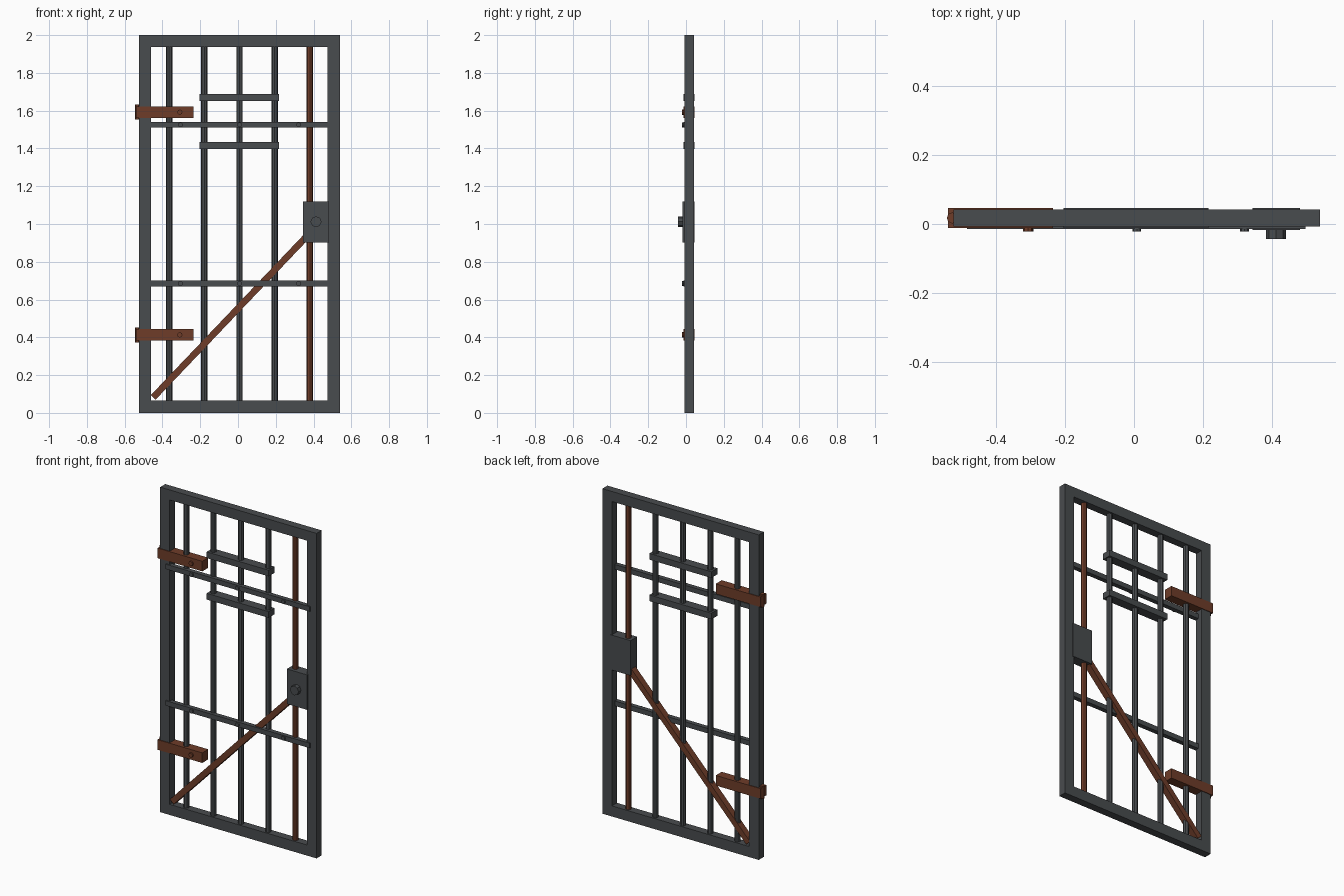
import bpy
import math
from mathutils import Vector

cube = bpy.data.objects.get("Cube")
if cube:
    bpy.data.objects.remove(cube, do_unlink=True)


def material(name, rgb):
    m = bpy.data.materials.new(name)
    m.use_nodes = True
    m.diffuse_color = (*rgb, 1)
    m.node_tree.nodes["Principled BSDF"].inputs["Base Color"].default_value = (*rgb, 1)
    return m


iron = material("dark_iron", (0.066, 0.072, 0.077))
rust = material("rusty_brown", (0.156, 0.046, 0.022))


def finish(name, mat):
    ob = bpy.context.object
    ob.name = name
    ob.data.materials.append(mat)
    return ob


def box(name, mat, x, y, z):
    """Box from (low, high) pairs on each axis."""
    bpy.ops.mesh.primitive_cube_add(size=1, location=[sum(p) / 2 for p in (x, y, z)])
    ob = finish(name, mat)
    ob.scale = [p[1] - p[0] for p in (x, y, z)]
    return ob


def rod(name, mat, start, end, radius, sides=8):
    """Flat-sided rod between two points."""
    a, b = Vector(start), Vector(end)
    bpy.ops.mesh.primitive_cylinder_add(vertices=sides, radius=radius,
                                        depth=(b - a).length, location=(a + b) / 2)
    ob = finish(name, mat)
    ob.rotation_euler = (b - a).to_track_quat('Z', 'Y').to_euler()
    return ob


# Outer frame
LEFT, RIGHT, TOP = 0.54, -0.525, 2.0
depth = (-0.007, 0.042)
mid = 0.0175
box("frame_right_stile", iron, (RIGHT, -0.46), depth, (0, TOP))
box("frame_left_stile", iron, (0.475, LEFT), depth, (0, TOP))
box("frame_bottom_rail", iron, (-0.46, 0.475), depth, (0, 0.065))
box("frame_top_rail", iron, (-0.46, 0.475), depth, (1.938, TOP))

# Upright bars, the last one rusty
for i in range(5):
    x = 0.008 + (i - 2) * 0.186
    rod(f"upright_bar_{i + 1}", rust if i == 4 else iron,
        (x, mid, 0.05), (x, mid, 1.95), 0.017)

# Long cross bars with rivets
for label, z in (("lower", 0.685), ("upper", 1.525)):
    box(f"{label}_cross_bar", iron, (-0.485, 0.498), (-0.014, 0.014), (z - 0.015, z + 0.015))
    for i in range(3):
        x = 0.008 + (i - 1) * 0.313
        rod(f"{label}_cross_rivet_{i + 1}", iron, (x, -0.01, z), (x, -0.022, z), 0.013)

# Short bars around the viewing slot
for label, z in (("lower", 1.415), ("upper", 1.67)):
    box(f"{label}_slot_bar", iron, (-0.205, 0.217), (-0.012, 0.046), (z - 0.019, z + 0.019))

# Hinges: strap, barrel and rivet
for label, z in (("lower", 0.413), ("upper", 1.592)):
    box(f"{label}_hinge_strap", rust, (-0.54, -0.235), (-0.012, 0.046), (z - 0.031, z + 0.031))
    rod(f"{label}_hinge_barrel", rust, (-0.528, mid, z - 0.04), (-0.528, mid, z + 0.04), 0.016)
    rod(f"{label}_hinge_rivet", rust, (-0.308, -0.01, z), (-0.308, -0.022, z), 0.014)

# Diagonal brace
foot, head = Vector((-0.449, mid, 0.082)), Vector((0.385, mid, 0.957))
run = head - foot
brace = box("diagonal_brace", rust, (0, run.length), (-0.02, 0.02), (-0.0175, 0.0175))
brace.location = (foot + head) / 2
brace.rotation_euler = (0, -math.atan2(run.z, run.x), 0)

# Lock case and knob
box("lock_case", iron, (0.345, 0.483), (-0.018, 0.046), (0.903, 1.118))
rod("lock_knob", iron, (0.413, -0.01, 1.012), (0.413, -0.043, 1.012), 0.029)
